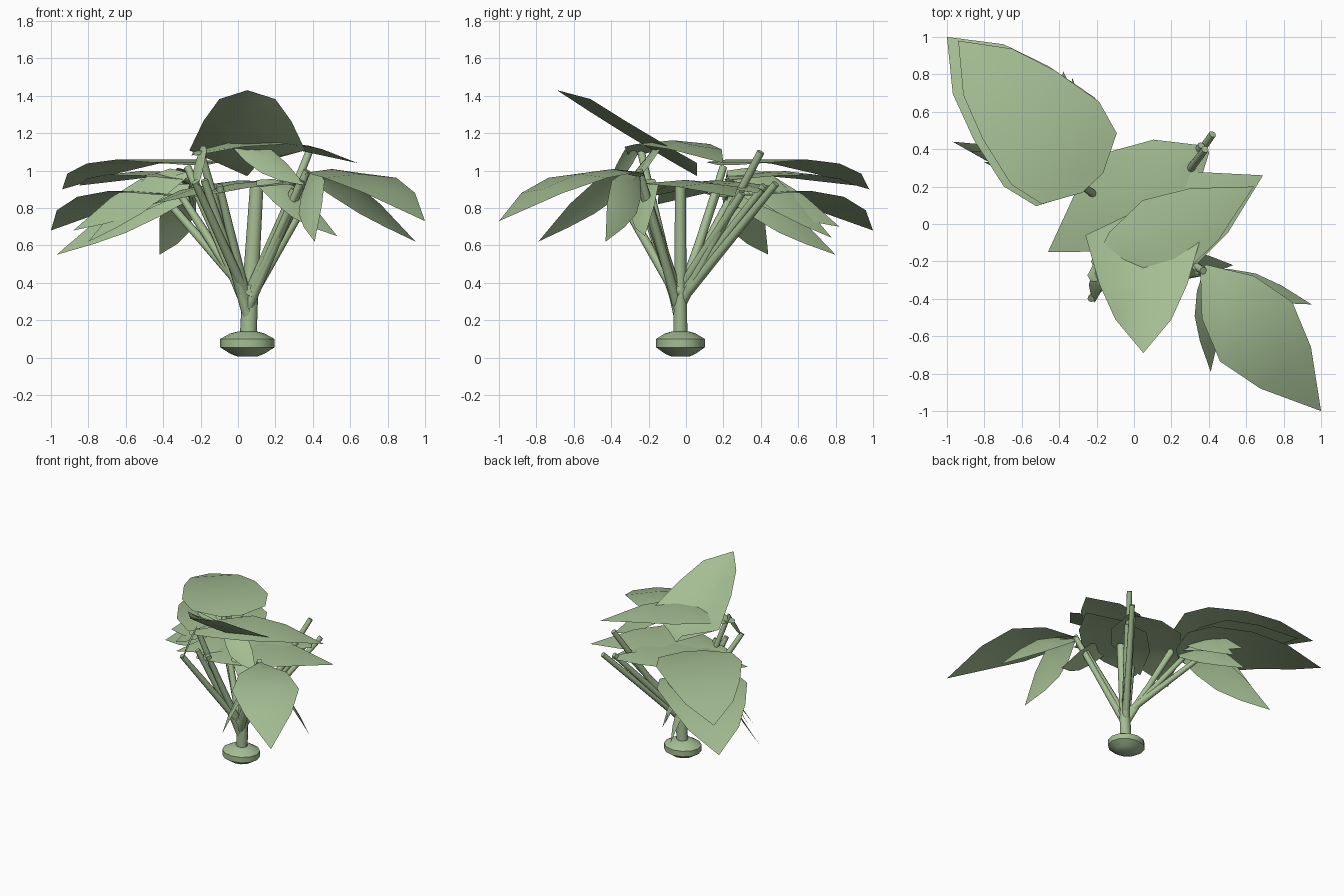
import bpy, bmesh, math
from mathutils import Vector

if "Cube" in bpy.data.objects:
    bpy.data.objects.remove(bpy.data.objects["Cube"])

green = bpy.data.materials.new("soft_leaf_green")
green.diffuse_color = (0.37, 0.51, 0.29, 1)
green.use_nodes = True
green.node_tree.nodes["Principled BSDF"].inputs["Base Color"].default_value = green.diffuse_color
UP = Vector((0, 0, 1))


def finish(name, bm, angle=50):
    mesh = bpy.data.meshes.new(name)
    bm.to_mesh(mesh)
    bm.free()
    mesh.materials.append(green)
    ob = bpy.data.objects.new(name, mesh)
    bpy.context.collection.objects.link(ob)
    bpy.ops.object.select_all(action='DESELECT')
    ob.select_set(True)
    bpy.context.view_layer.objects.active = ob
    bpy.ops.object.shade_smooth_by_angle(angle=math.radians(angle))
    return ob


def loft(name, rings, sides=10):
    """Closed tube through rings of (centre, axis, radius_x, radius_y)."""
    bm = bmesh.new()
    loops = []
    for centre, axis, rx, ry in rings:
        q = UP.rotation_difference(axis)
        loops.append([bm.verts.new(Vector(centre) + q @ Vector((
            rx * math.cos(math.tau * i / sides), ry * math.sin(math.tau * i / sides), 0)))
            for i in range(sides)])
    for a, b in zip(loops, loops[1:]):
        for i in range(sides):
            j = (i + 1) % sides
            bm.faces.new((a[i], a[j], b[j], b[i]))
    bm.faces.new(loops[0][::-1])
    bm.faces.new(loops[-1])
    return finish(name, bm)


def stalk(name, start, end, r0=0.028, r1=0.02):
    a, b = Vector(start), Vector(end)
    axis = (b - a).normalized()
    return loft(name, [(a, axis, r0, r0), (b, axis, r1, r1)], 8)


# Blade outlines: (position along midrib, half width)
BROAD = [(0, .02), (.21, .18), (.45, .25), (.70, .175), (1, 0)]
FAN = [(0, .06), (.16, .31), (.51, .235), (.76, .15), (1, 0)]
WIDE = [(0, .08), (.10, .29), (.28, .34), (.55, .28), (.78, .19), (1, 0)]


def leaf(name, base, tip, arch=0.1, roll=0, scale=1.0, shape=BROAD, crown=-0.02):
    """Pointed arched blade, rolled about its midrib (degrees)."""
    base, tip = Vector(base), Vector(tip)
    d = tip - base
    side = Vector((-d.y, d.x, 0)).normalized()
    r = math.radians(roll)
    across = side * math.cos(r) + UP * math.sin(r)
    bm = bmesh.new()
    rows = []
    for t, w in shape:
        mid = base + d * t + UP * (arch * 4 * t * (1 - t))
        if w == 0:
            rows.append([bm.verts.new(mid)])
        else:
            rows.append([bm.verts.new(mid + across * (w * scale * k) + UP * crown * abs(k))
                         for k in (-1, 0, 1)])
    for a, b in zip(rows, rows[1:]):
        for k in (0, 1):
            if len(b) == 1:
                bm.faces.new((a[k + 1], a[k], b[0]))
            else:
                bm.faces.new((a[k + 1], a[k], b[k], b[k + 1]))
    return finish(name, bm, 60)


# Bulb at the foot and the main stem
C = (0.05, -0.03)
bulb = [(0.005, .05), (0.02, .09), (0.055, .145), (0.10, .145), (0.13, .09), (0.14, .05)]
loft("bulb", [((*C, z), UP, r, r * 0.9) for z, r in bulb], 12)
loft("main_stem", [((.055, -.03, .12), UP, .045, .04), ((.065, -.03, .35), UP, .043, .035),
                   ((.10, -.03, .92), UP, .036, .03)], 10)
loft("stem_knot", [((.075, -.03, .36), Vector((0, -1, 0)), .04, .04),
                   ((.075, -.085, .36), Vector((0, -1, 0)), .035, .035)], 8)

# Stalks fanning out from the stem
stalk_ends = [
    (-.27, .20, 1.02), (-.23, .17, .90), (-.30, .24, .86), (-.38, .33, .84),
    (.38, .40, 1.10), (.42, .48, .93), (.36, .42, .92), (.32, .30, .88),
    (.37, -.25, 1.0), (.34, -.25, .95), (.30, -.22, .90),
    (-.23, -.40, .94), (-.20, -.24, 1.10), (-.18, -.27, .95), (-.10, -.25, .92)]
for i, end in enumerate(stalk_ends):
    low = .23 if end[0] < 0 and end[1] < 0 else .26
    stalk("stalk_%d" % (i + 1), (.05, -.04, low + .03 * (i % 4)), end)

# Cupped fan leaf on top
leaf("top_leaf", (.05, .06, .97), (.05, -.69, 1.43), -.01, shape=FAN, crown=.07)

# Middle blades
leaf("upper_middle_leaf", (-.24, -.29, 1.10), (.64, .20, 1.04), .09, scale=.9)
leaf("right_middle_leaf", (-.22, -.22, .88), (.69, .26, .86), .08, scale=1.05)
leaf("left_middle_leaf", (.39, .40, .90), (-.46, -.15, .82), .085, scale=1.1)
leaf("middle_side_leaf", (-.02, -.15, 1.14), (.36, -.28, .92), .03, 40, .4)
leaf("middle_low_leaf", (.10, -.22, .95), (.53, -.22, .65), .04, 50, .45)
leaf("left_low_leaf", (-.20, -.25, 1.13), (-.21, -.42, .92), .03, 60, .3)

# Front right spray: broad blade with two drooping side blades
leaf("front_right_leaf", (.37, -.23, .99), (1.0, -1.0, .73), .11)
leaf("front_right_side_a", (.38, -.24, .98), (.41, -.79, .62), .06, 52, .45)
leaf("front_right_side_b", (.37, -.25, .98), (.95, -.43, .62), .06, -52, .45)

# Back left sprays: stacked broad blades, each with drooping side blades
leaf("back_left_leaf_upper", (-.22, .22, 1.03), (-.94, .98, .90), .08, scale=.95,
     shape=WIDE, crown=0)
leaf("back_left_leaf_middle", (-.25, .22, .97), (-.85, .91, .92), .05, scale=1.05)
leaf("back_left_leaf_lower", (-.24, .22, .86), (-1.0, 1.0, .68), .10, shape=WIDE, crown=0)
for i, (z, left_tip, back_tip) in enumerate([
        (.87, (-.97, .44, .55), (-.42, .80, .55)),
        (.93, (-.88, .39, .68), (-.38, .82, .70)),
        (1.0, (-.80, .33, .62), (-.33, .78, .64))]):
    leaf("back_left_side_%d" % (i + 1), (-.26, .22, z), left_tip, .06, -55, .48)
    leaf("back_side_%d" % (i + 1), (-.26, .22, z), back_tip, .06, 55, .48)
